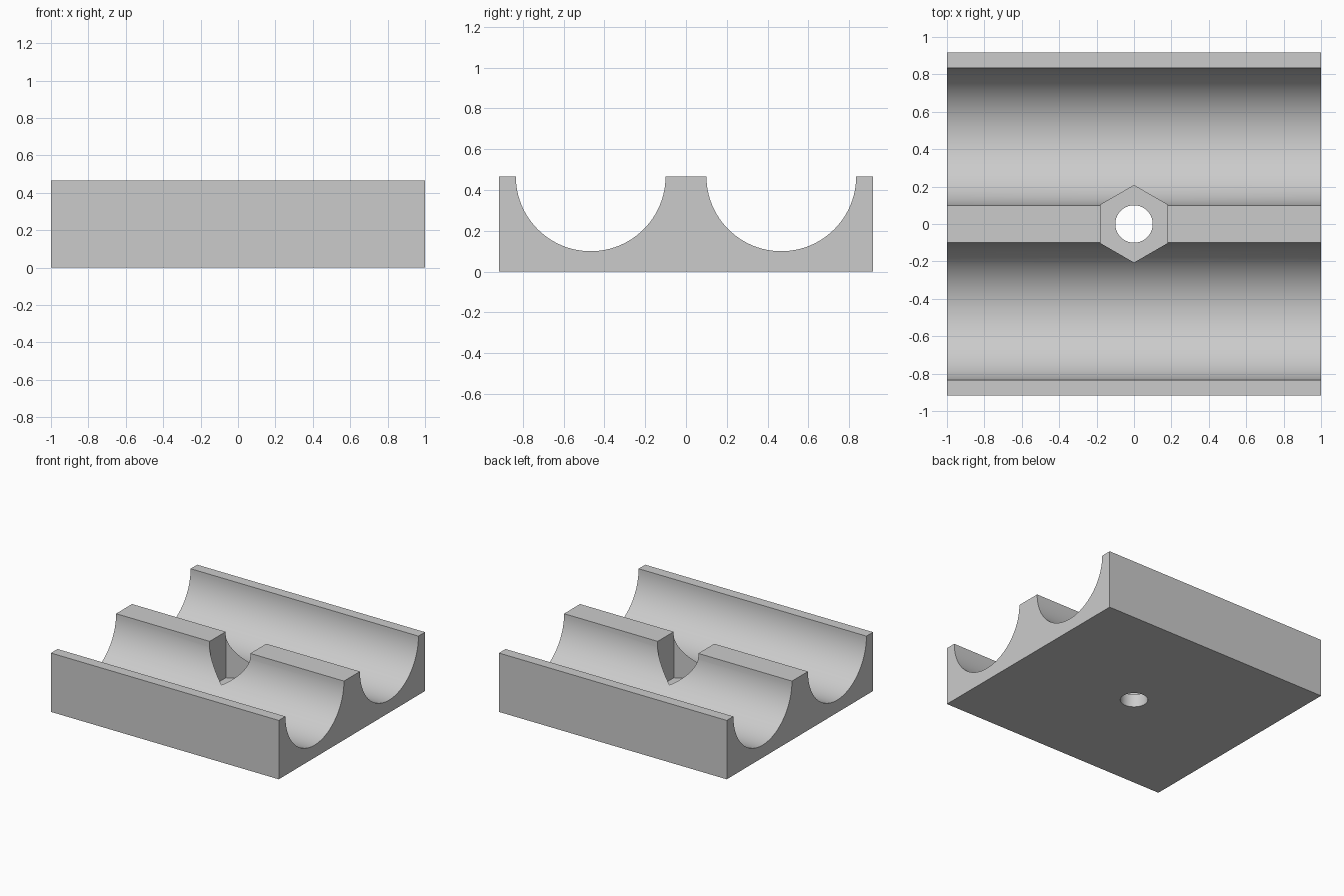
import bpy, bmesh
from math import sin, cos, pi, radians

cube = bpy.data.objects.get("Cube")
if cube:
    bpy.data.objects.remove(cube, do_unlink=True)

HALF_Y, TOP = 0.917, 0.467
GROOVE_Y, GROOVE_R = 0.467, 0.367
FLOOR = TOP - GROOVE_R

grey = bpy.data.materials.new("light grey")
grey.use_nodes = True
colour = (0.6, 0.6, 0.6, 1)
grey.diffuse_color = colour
grey.node_tree.nodes["Principled BSDF"].inputs["Base Color"].default_value = colour


def prism(name, points, shift):
    """Extrude a closed outline of 3D points along shift."""
    bm = bmesh.new()
    face = bm.faces.new([bm.verts.new(p) for p in points])
    ext = bmesh.ops.extrude_face_region(bm, geom=[face])
    moved = [v for v in ext["geom"] if isinstance(v, bmesh.types.BMVert)]
    bmesh.ops.translate(bm, verts=moved, vec=shift)
    bmesh.ops.recalc_face_normals(bm, faces=bm.faces)
    mesh = bpy.data.meshes.new(name)
    bm.to_mesh(mesh)
    bm.free()
    mesh.materials.append(grey)
    obj = bpy.data.objects.new(name, mesh)
    bpy.context.collection.objects.link(obj)
    return obj


def ring(radius, sides, z):
    """Regular polygon with a corner on +y."""
    return [(radius * sin(2 * pi * i / sides), radius * cos(2 * pi * i / sides), z)
            for i in range(sides)]


# Block with two half-round grooves, as one profile run along x
STEPS = 48
profile = [(-HALF_Y, 0), (-HALF_Y, TOP)]
for centre in (-GROOVE_Y, GROOVE_Y):
    for i in range(STEPS + 1):
        a = pi * i / STEPS
        profile.append((centre - GROOVE_R * cos(a), TOP - GROOVE_R * sin(a)))
profile += [(HALF_Y, TOP), (HALF_Y, 0)]
block = prism("grooved_block", [(-1, y, z) for y, z in profile], (2, 0, 0))

# Hexagonal nut pocket and round bolt hole
cutters = [prism("nut_pocket_cutter", ring(0.206, 6, FLOOR + 0.001), (0, 0, 1)),
           prism("bolt_hole_cutter", ring(0.1, 64, -0.5), (0, 0, 2))]

bpy.ops.object.select_all(action='DESELECT')
block.select_set(True)
bpy.context.view_layer.objects.active = block
for cutter in cutters:
    mod = block.modifiers.new(cutter.name, 'BOOLEAN')
    mod.operation = 'DIFFERENCE'
    mod.solver = 'EXACT'
    mod.object = cutter
    bpy.ops.object.modifier_apply(modifier=mod.name)
    bpy.data.objects.remove(cutter, do_unlink=True)

bpy.ops.object.shade_smooth_by_angle(angle=radians(20))
